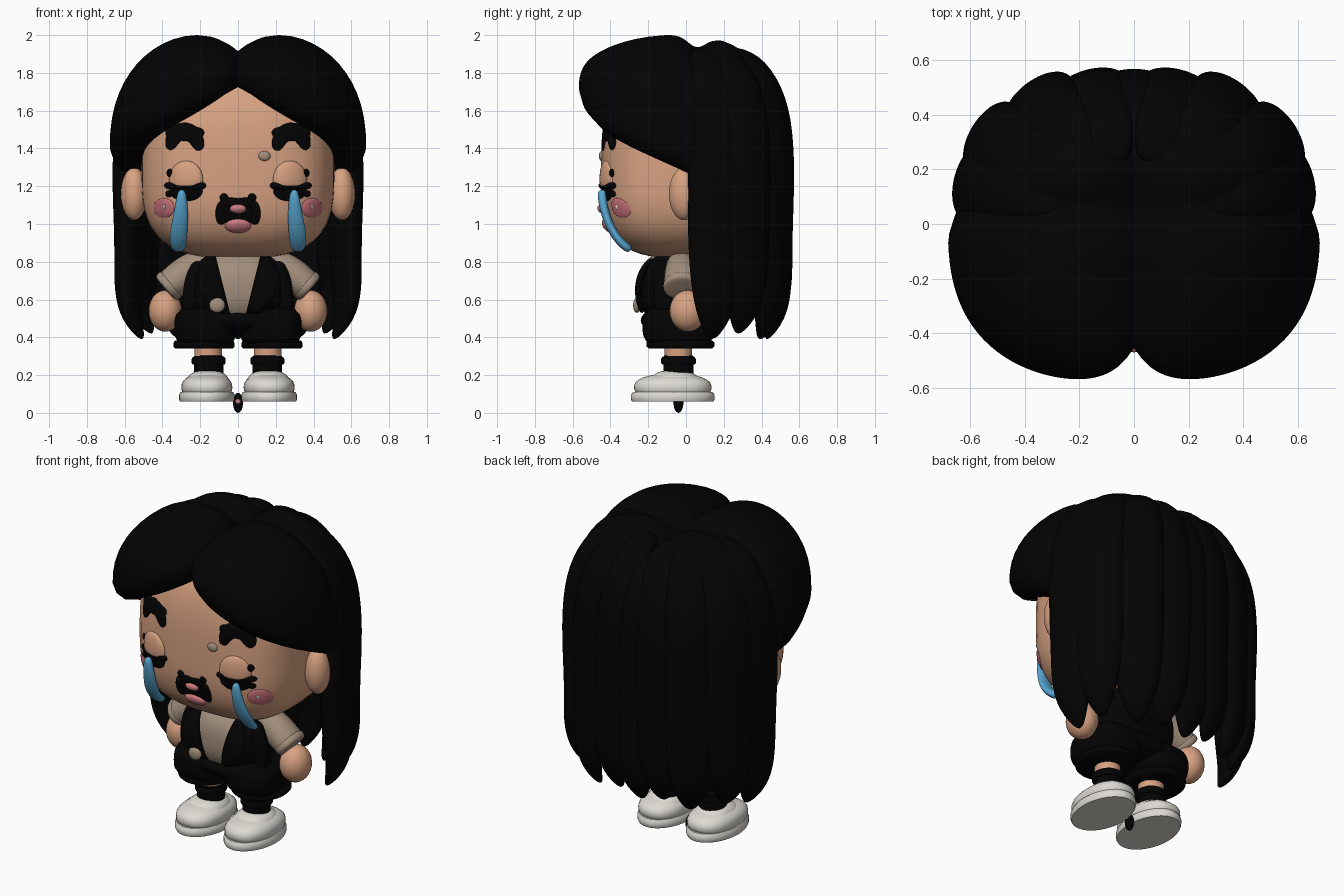
import bpy, bmesh, math
from mathutils import Vector

cube = bpy.data.objects.get("Cube")
if cube:
    bpy.data.objects.remove(cube, do_unlink=True)


def material(name, *rgb):
    m = bpy.data.materials.new(name)
    m.use_nodes = True
    m.diffuse_color = (*rgb, 1)
    m.node_tree.nodes["Principled BSDF"].inputs["Base Color"].default_value = (*rgb, 1)
    return m


black = material("soft black", .001, .001, .001)
skin = material("skin", .68, .36, .22)
tan = material("shirt tan", .36, .27, .2)
white = material("shoe white", .72, .7, .65)
blue = material("tear blue", .1, .39, .64)
lip = material("lip pink", .62, .2, .22)
blush = material("blush", .6, .17, .2)
TAU = 2 * math.pi


def spow(v, e):
    return math.copysign(abs(v) ** e, v)


def surface(name, rings, mat, sub=0, angle=60):
    """Skin a list of closed rings, capping both ends."""
    bm = bmesh.new()
    rows = [[bm.verts.new(p) for p in ring] for ring in rings]
    n = len(rows[0])
    for a, b in zip(rows, rows[1:]):
        for i in range(n):
            j = (i + 1) % n
            bm.faces.new((a[i], a[j], b[j], b[i]))
    bm.faces.new(rows[0])
    bm.faces.new(rows[-1])
    bmesh.ops.remove_doubles(bm, verts=bm.verts, dist=1e-5)
    bmesh.ops.recalc_face_normals(bm, faces=bm.faces)
    me = bpy.data.meshes.new(name)
    bm.to_mesh(me)
    bm.free()
    me.materials.append(mat)
    me.polygons.foreach_set("use_smooth", [True] * len(me.polygons))
    ob = bpy.data.objects.new(name, me)
    bpy.context.collection.objects.link(ob)
    if sub:
        ob.modifiers.new("smooth", "SUBSURF").levels = sub
        ob.modifiers["smooth"].render_levels = sub
    else:
        me.set_sharp_from_angle(angle=math.radians(angle))
    return ob


def blob(name, c, r, mat, n=2, seg=32):
    """Rounded box or ellipsoid with roundness exponent n."""
    rings = []
    for k in range(seg // 2 + 1):
        p = math.pi * k / (seg // 2)
        ring = []
        for i in range(seg):
            t = TAU * i / seg
            d = (math.sin(p) * math.cos(t), math.sin(p) * math.sin(t), math.cos(p))
            f = sum(abs(q) ** n for q in d) ** (-1 / n)
            ring.append([c[a] + r[a] * d[a] * f for a in range(3)])
        rings.append(ring)
    return surface(name, rings, mat)


def lathe(name, c, profile, rx, ry, mat):
    return surface(name, [[(c[0] + rx * r * math.cos(TAU * i / 40),
                            c[1] + ry * r * math.sin(TAU * i / 40), c[2] + z)
                           for i in range(40)] for r, z in profile], mat, angle=50)


def loft(name, rows, normal, mat, sides=10):
    """Sweep an ellipse along rows of (point, half width, half thickness)."""
    normal = Vector(normal)
    pts = [Vector(r[0]) for r in rows]
    rings = []
    for i, (_, w, h) in enumerate(rows):
        tang = pts[min(i + 1, len(pts) - 1)] - pts[max(i - 1, 0)]
        side = tang.cross(normal).normalized()
        up = side.cross(tang).normalized()
        rings.append([pts[i] + side * w * math.cos(TAU * k / sides)
                      + up * h * math.sin(TAU * k / sides) for k in range(sides)])
    return surface(name, rings, mat, sub=2)


# Head with a taller forehead, and helpers that lay details on its surface
HC, HR, HN, TALL = (0, -.02, 1.27), (.51, .43, .45), 3, 1.3
for v in blob("head", HC, HR, skin, HN, 64).data.vertices:
    v.co.z += (TALL - 1) * max(v.co.z - HC[2], 0)


def conform(ob, zmin=-9):
    for v in ob.data.vertices:
        v.co.z = max(v.co.z, zmin)
        h = HR[2] * (TALL if v.co.z > HC[2] else 1)
        q = 1 - abs(v.co.x / HR[0]) ** HN - abs((v.co.z - HC[2]) / h) ** HN
        v.co.y += HC[1] - HR[1] * max(q, .001) ** (1 / HN)


def pad(name, x, z, rx, rz, depth, mat, zmin=-9):
    conform(blob(name, (x, 0, z), (rx, depth, rz), mat, seg=24), zmin)


def stroke(name, pts, mat, depth=.012, s=1):
    conform(loft(name, [((s * x, 0, z), w, depth) for x, z, w in pts], (0, -1, 0), mat))


# Hair outline seen from above; the angle runs from the front towards a side
def outline(t):
    n = 2.6 if math.cos(t) > 0 else 2.9
    return ((abs(math.sin(t)) / .68) ** n + (abs(math.cos(t)) / .565) ** n) ** (-1 / n)


# Hair cap: a parted dome with a rim that drops from the brow to the sides
def cap_profile(low):
    eq = low + .1
    prof = []
    for k in range(17):
        p = math.pi / 2 * k / 16
        prof.append((spow(math.sin(p), .87), eq + (2.04 - eq) * spow(max(math.cos(p), 0), .87)))
    return prof + [(.97, eq - .06), (.9, low), (.72, low + .01), (.5, low + .02)]


columns = []
for i in range(128):
    t = TAU * i / 128
    a = abs(math.remainder(t, TAU))
    # the rear of the cap shrinks to lie under the strands
    fit = 1 - .08 * min(max((a - 1.5) / .25, 0), 1)
    column = []
    for rho, z in cap_profile(1.725 - .45 * min(a / (math.pi / 2), 1.1)):
        r = rho * outline(t) * fit
        x, y = r * math.sin(t), -r * math.cos(t)
        if y < 0:
            y *= 1.04 - .24 * math.exp(-abs(x) / .08) * rho
        if z > 1.75:
            dip = .13 * math.exp(-abs(x) / .15) + .06 * math.exp(-((y - .06) / .07) ** 2)
            z -= (z - 1.75) / .29 * dip
        column.append([x, y, z])
    columns.append(column)
peak = max(p[2] for c in columns for p in c)
for c in columns:
    for p in c:
        if p[2] > 1.75:
            p[2] = 1.75 + (p[2] - 1.75) * .25 / (peak - 1.75)
surface("hair_cap", list(zip(*columns)), black)

# Long strands running from the crown down the sides and back
FALL = [(1.91, .36, .5), (1.86, .6, .85), (1.7, .77, 1), (1.5, .855, 1.05), (1.2, .865, 1.05),
        (.9, .84, 1.03), (.65, .865, .92), (.5, .84, .65), (.385, .75, .15)]
for i, deg in enumerate((105, 121, 142, 161, 180, 199, 218, 239, 255)):
    t = math.radians(deg)
    d = Vector((math.sin(t), -math.cos(t), 0))
    lift = .03 * (i % 2)
    sink = .05 if deg == 180 else 0
    rows = [(d * outline(t) * f + Vector((0, 0, z + (lift if z < .7 else -sink if z > 1.8 else 0))),
             .148 * w, .085 * min(w, 1)) for z, f, w in FALL]
    loft(f"hair_strand_{i + 1}", rows, d, black, 12)

# Mouth and moustache
stroke("moustache", [(x, z, .028) for x, z in (
    (-.08, .995), (-.1, 1.05), (-.088, 1.11), (-.045, 1.12), (0, 1.105),
    (.045, 1.12), (.088, 1.11), (.1, 1.05), (.08, .995))], black)
pad("beard", 0, 1.05, .095, .06, .009, black)
pad("upper_lip", 0, 1.08, .045, .026, .03, lip)
pad("lower_lip", 0, .99, .07, .038, .03, lip)
pad("mole", .14, 1.36, .032, .026, .015, tan)

# Torso: shirt with the vest cut off along sloping lines
torso = blob("torso", (0, -.05, .66), (.26, .2, .2), tan, 2.5, 64)
torso.data.materials.append(black)
bm = bmesh.new()
bm.from_mesh(torso.data)
for co, no in (((.04, 0, .52), (1, 0, -.25)), ((-.04, 0, .52), (1, 0, .25)), ((0, .06, 0), (0, 1, 0))):
    bmesh.ops.bisect_plane(bm, geom=bm.verts[:] + bm.edges[:] + bm.faces[:], plane_co=co, plane_no=no)
for f in bm.faces:
    c = f.calc_center_median()
    f.material_index = int(c.y > .06 or abs(c.x) > .04 + .25 * (c.z - .52))
bm.to_mesh(torso.data)
bm.free()
blob("hips", (0, -.04, .49), (.28, .2, .085), black)
blob("brooch", (-.11, -.26, .57), (.042, .02, .04), tan)

SOLE = [(0, 0), (.97, 0), (1, .012), (1, .035), (.95, .05), (0, .05)]
BAND = [(0, -.02), (.94, -.02), (1, -.01), (1, .01), (.94, .02), (0, .02)]

for s, side in ((1, "left"), (-1, "right")):
    # Face
    blob("ear_" + side, (s * .55, -.01, 1.16), (.07, .08, .14), skin)
    stroke("brow_" + side, [(.2, 1.385, .025), (.215, 1.45, .045), (.26, 1.495, .056),
                            (.315, 1.495, .056), (.35, 1.45, .045), (.365, 1.39, .022)], black, s=s)
    stroke("brow_bar_" + side, [(.175, 1.485, .02), (.24, 1.48, .045), (.33, 1.48, .045),
                                (.388, 1.485, .02)], black, s=s)
    pad("eye_" + side, s * .275, 1.175, .088, .055, .014, black)
    pad("eyelid_" + side, s * .275, 1.235, .09, .1, .025, skin, 1.2)
    stroke("lashes_" + side, [(.165, 1.205, .02), (.23, 1.2, .024), (.32, 1.2, .024),
                              (.395, 1.205, .02)], black, .025, s)
    pad("lash_dot_" + side, s * .36, 1.27, .018, .022, .012, black)
    pad("lower_lash_dot_" + side, s * .365, 1.16, .02, .018, .012, black)
    pad("moustache_curl_" + side, s * .075, 1.14, .022, .022, .012, black)
    pad("cheek_" + side, s * .392, 1.085, .055, .052, .01, blush)
    pad("cheek_spark_" + side, s * .39, 1.09, .008, .016, .016, white)
    loft("tear_" + side, [((s * x, y, z), w, .024) for x, y, z, w in (
        (.298, -.445, 1.185, .018), (.298, -.445, 1.13, .032), (.303, -.425, 1.04, .042),
        (.315, -.385, .95, .05), (.318, -.335, .89, .046), (.312, -.29, .86, .034))],
         (0, -1, 0), blue)

    # Arms and sleeves
    loft("sleeve_" + side, [((s * .13, -.02, .8), .07, .08), ((s * .22, -.02, .77), .1, .09),
                            ((s * .31, -.02, .715), .095, .1), ((s * .375, -.02, .665), .082, .1),
                            ((s * .385, -.02, .657), .08, .098)], (0, -1, 0), tan, 14)
    loft("sleeve_hem_" + side, [((s * .348, -.02, .688), .08, .09), ((s * .355, -.02, .682), .092, .105),
                                ((s * .38, -.02, .66), .09, .105), ((s * .387, -.02, .654), .07, .09)],
         (0, -1, 0), tan, 14)
    blob("hand_" + side, (s * .385, .01, .54), (.088, .097, .11), skin)

    # Vest front
    loft("lapel_" + side, [((s * .13, -.18, .82), .02, .015), ((s * .16, -.235, .75), .055, .02),
                           ((s * .155, -.255, .67), .07, .02), ((s * .11, -.25, .59), .055, .018),
                           ((s * .07, -.23, .53), .02, .015)], (0, -1, 0), black)
    loft("vest_edge_" + side, [((s * .21, -.13, .81), .03, .04), ((s * .24, -.13, .7), .05, .05),
                               ((s * .25, -.12, .58), .05, .06), ((s * .25, -.1, .5), .04, .05)],
         (0, -1, 0), black)

    # Shorts, legs and socks
    blob("shorts_" + side, (s * .172, -.04, .455), (.165, .19, .115), black, 3)
    lathe("shorts_cuff_" + side, (s * .18, -.03, .362), BAND, .162, .18, black)
    lathe("leg_" + side, (s * .158, -.04, 0), [(0, .15), (1, .15), (1, .42), (0, .42)],
          .073, .073, skin)
    lathe("sock_" + side, (s * .155, -.04, 0), [(0, .15), (1, .15), (1, .3), (.9, .305), (0, .305)],
          .077, .08, black)
    lathe("sock_band_" + side, (s * .155, -.04, .275), BAND, .09, .092, black)

    # Shoes: flat sole, rounded toe and a raised ankle
    lathe("shoe_sole_" + side, (s * .165, -.07, .06), SOLE, .147, .222, white)
    blob("shoe_upper_" + side, (s * .165, -.07, .135), (.135, .205, .072), white, 2.4)
    blob("shoe_ankle_" + side, (s * .16, -.06, .152), (.115, .135, .075), white, 2.4)

# Small peg between the shoes
blob("peg", (0, -.04, .053), (.026, .026, .053), black)
blob("peg_spot", (0, -.06, .06), (.014, .01, .014), lip)
